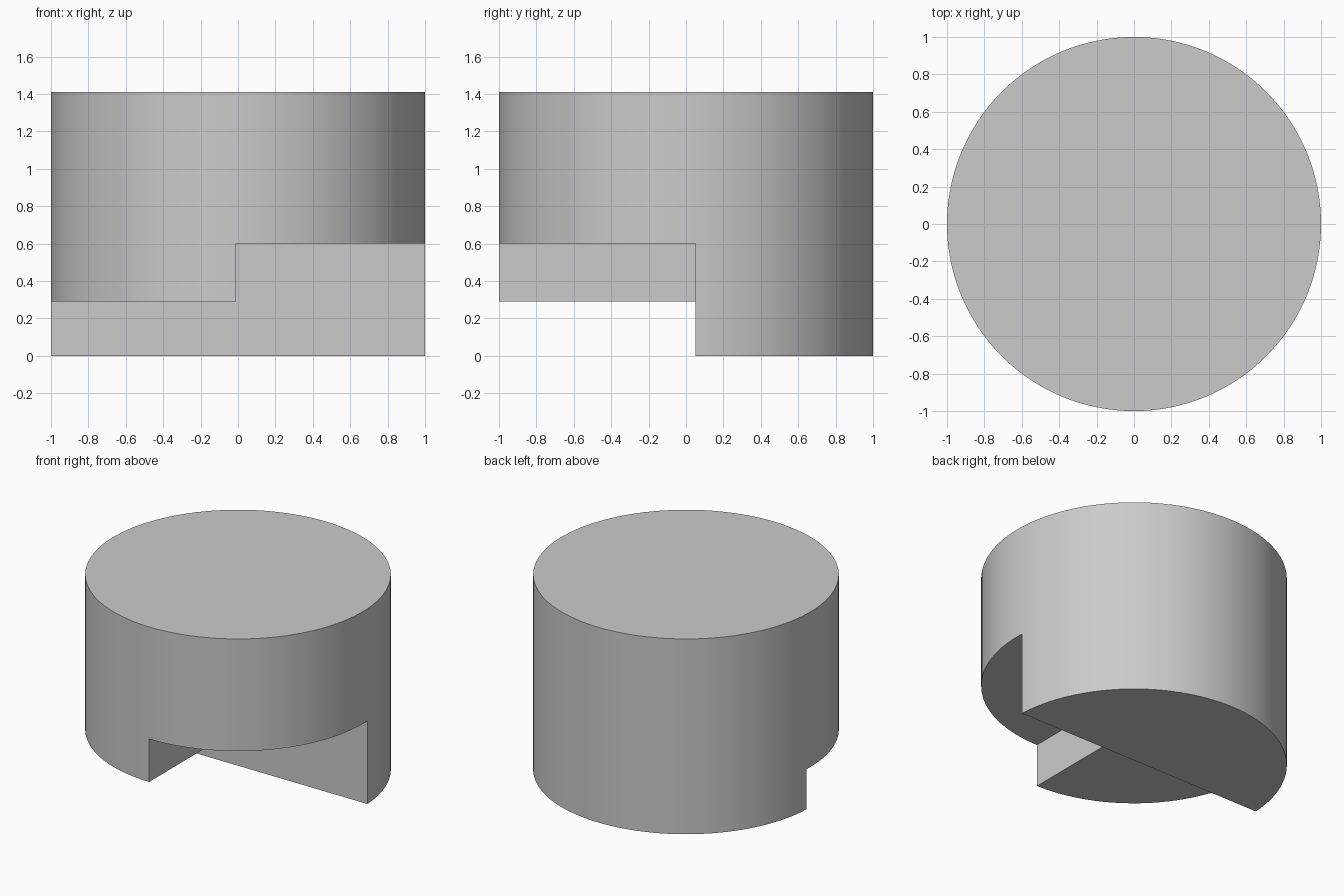
import bpy, bmesh, math

if "Cube" in bpy.data.objects:
    bpy.data.objects.remove(bpy.data.objects["Cube"])

HEIGHT = 1.41

# Round body standing on the ground
bpy.ops.mesh.primitive_cylinder_add(vertices=128, radius=1, depth=HEIGHT,
                                    location=(0, 0, HEIGHT / 2))
body = bpy.context.object
body.name = "notched_cylinder"

# Stepped cutter: profile in x/z, extruded along y from the front to y = 0.05
profile = [(-2, -1), (2, -1), (2, 0.6), (-0.01, 0.6), (-0.01, 0.29), (-2, 0.29)]
bm = bmesh.new()
face = bm.faces.new([bm.verts.new((x, -2, z)) for x, z in profile])
ext = bmesh.ops.extrude_face_region(bm, geom=[face])
bmesh.ops.translate(bm, vec=(0, 2.05, 0),
                    verts=[v for v in ext["geom"] if isinstance(v, bmesh.types.BMVert)])
bmesh.ops.recalc_face_normals(bm, faces=bm.faces)
mesh = bpy.data.meshes.new("step_cutter")
bm.to_mesh(mesh)
bm.free()
cutter = bpy.data.objects.new("step_cutter", mesh)
bpy.context.collection.objects.link(cutter)
cutter.hide_render = True

# Cut the stepped notch out of the lower front
mod = body.modifiers.new("notch", "BOOLEAN")
mod.operation = "DIFFERENCE"
mod.solver = "EXACT"
mod.object = cutter
bpy.context.view_layer.objects.active = body
bpy.ops.object.modifier_apply(modifier=mod.name)
bpy.data.objects.remove(cutter)

# Smooth round wall, crisp edges
bpy.ops.object.shade_smooth_by_angle(angle=math.radians(30))
